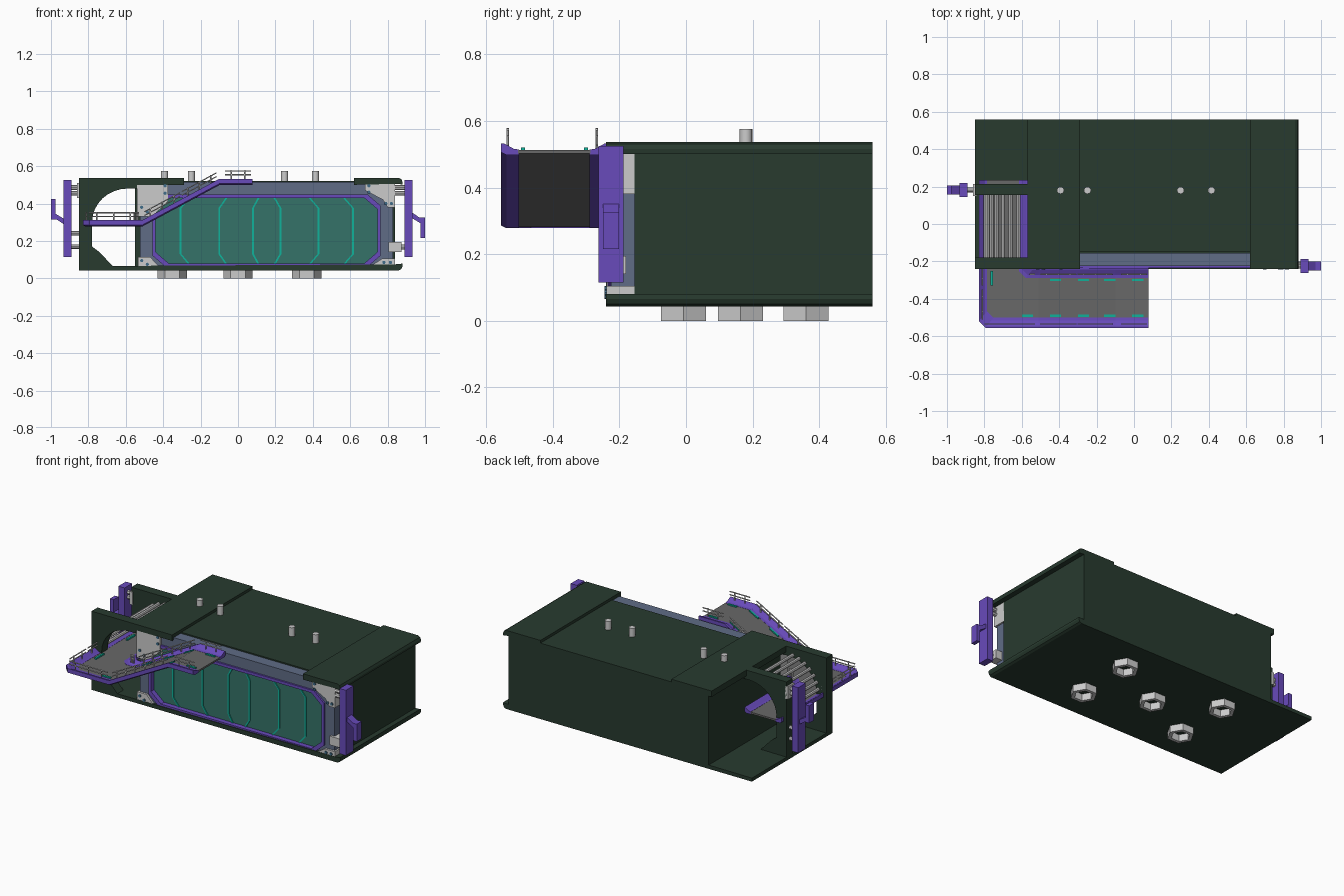
import bpy, bmesh
from math import sin, cos, pi, radians
from mathutils import Vector

if "Cube" in bpy.data.objects:
    bpy.data.objects.remove(bpy.data.objects["Cube"])


def mat(name, r, g, b):
    m = bpy.data.materials.new(name)
    m.diffuse_color = (r, g, b, 1)
    m.use_nodes = True
    m.node_tree.nodes["Principled BSDF"].inputs["Base Color"].default_value = m.diffuse_color
    return m


GREEN = mat("dark_green", .021, .043, .028)
PURPLE = mat("purple", .14, .07, .5)
BLUE = mat("blue_grey", .115, .15, .24)
TEAL = mat("teal_glass", .035, .17, .14)
GLOW = mat("bright_teal", .005, .45, .33)
DECK = mat("deck_grey", .14, .14, .14)
BOLT = mat("bolt_blue", .05, .15, .25)


def make(name, verts, faces, material=None):
    me = bpy.data.meshes.new(name)
    me.from_pydata([tuple(v) for v in verts], [], faces)
    bm = bmesh.new()
    bm.from_mesh(me)
    bmesh.ops.recalc_face_normals(bm, faces=bm.faces[:])
    bm.to_mesh(me)
    bm.free()
    ob = bpy.data.objects.new(name, me)
    bpy.context.collection.objects.link(ob)
    if material:
        me.materials.append(material)
    return ob


def loft(name, rings, material=None, cap=True):
    n = len(rings[0])
    faces = [(i * n + j, i * n + (j + 1) % n, (i + 1) * n + (j + 1) % n, (i + 1) * n + j)
             for i in range(len(rings) - 1) for j in range(n)]
    if cap:
        faces += [tuple(range(n)), tuple(range((len(rings) - 1) * n, len(rings) * n))]
    return make(name, [p for r in rings for p in r], faces, material)


def prism(name, pts, y0, y1, material=None):
    """Extrude an x-z outline along y."""
    return loft(name, [[(x, y, z) for x, z in pts] for y in (y0, y1)], material)


def box(name, x0, x1, y0, y1, z0, z1, material=None):
    return prism(name, [(x0, z0), (x1, z0), (x1, z1), (x0, z1)], y0, y1, material)


def hollow(name, outer, inner, y0, y1, material=None):
    """Extruded ring between two x-z outlines with the same number of points."""
    rings = [[(x, y, z) for x, z in o] for o, y in
             ((outer, y0), (outer, y1), (inner, y1), (inner, y0), (outer, y0))]
    return loft(name, rings, material, cap=False)


def tube(name, a, b, r, n=8, material=None):
    a, b = Vector(a), Vector(b)
    q = (b - a).to_track_quat('Z', 'Y')
    ring = [q @ Vector((r * cos(2 * pi * i / n), r * sin(2 * pi * i / n), 0)) for i in range(n)]
    ob = loft(name, [[a + v for v in ring], [b + v for v in ring]], material)
    if n > 6:
        ob.data.shade_smooth()
        ob.data.set_sharp_from_angle(angle=radians(40))
    return ob


# Building shell, floor and roof plates (curled lip on the right end)
box("building_body", -.55, .84, -.155, .56, .06, .505, GREEN)
lip = [(.84, .505), (.868, .503), (.878, .50), (.88, .515), (.873, .53), (.86, .537)]
prism("roof_right_plate", [(.62, .50)] + lip + [(.62, .537)], -.24, .56, GREEN)
box("roof_left_plate", -.57, -.29, -.24, .56, .50, .537, GREEN)
box("roof_middle_plate", -.29, .62, -.15, .56, .49, .52, GREEN)
prism("floor_plate", [(-.85, .065)] + [(x, .58 - z) for x, z in lip] + [(-.85, .043)],
      -.24, .56, GREEN)

# Open bay at the left: two arched portal frames joined by pipes
arc = [(-.59 - .19 * cos(t * pi / 16), .30 + .18 * sin(t * pi / 16)) for t in range(9)]
portal = [(-.85, .05), (-.85, .537), (-.54, .537), (-.54, .48)] + arc[::-1] + \
         [(-.78, .17), (-.74, .14), (-.665, .06)]
for name, y0, y1 in (("portal_front", -.24, -.18), ("portal_back", .155, .215)):
    prism(name, portal, y0, y1, GREEN)
for i in range(7):
    a = pi / 2 * (i + .6) / 7.2
    tube("bay_pipe", (-.59 - .205 * cos(a), -.18, .30 + .195 * sin(a)),
         (-.59 - .205 * cos(a), .155, .30 + .195 * sin(a)), .011)


# Front window: framed panel, octagonal trim, glass, light strips
def octagon(g):
    x0, x1, z0, z1, cx, cz = -.45 - g, .755 + g, .07 - g, .44 + g, .07, .06
    return [(x0, z0 + cz), (x0 + cx, z0), (x1 - cx, z0), (x1, z0 + cz),
            (x1, z1 - cz), (x1 - cx, z1), (x0 + cx, z1), (x0, z1 - cz)]


X0, X1, Z0, Z1 = -.525, .83, .05, .515
rim = [(X0, .13), (X0, Z0), (X1, Z0), (X1, .13), (X1, .38), (X1, Z1), (X0, Z1), (X0, .38)]
hollow("window_surround", rim, octagon(0), -.225, -.155, BLUE)
hollow("window_trim", octagon(.008), octagon(-.01), -.236, -.19, PURPLE)
prism("window_glass", octagon(0), -.205, -.16, TEAL)
for x, d in ((-.307, .046), (-.10, .038), (.08, .03), (.227, -.032), (.43, -.047), (.615, -.048)):
    line = [(x + d, .075), (x, .13), (x, .375), (x + d, .43)]
    w = .005
    prism("light_strip", [(p - w, z) for p, z in line] + [(p + w, z) for p, z in line[::-1]],
          -.211, -.203, GLOW)

# Grey corner brackets with bolts
brackets = {
    "bracket_top_left": [(-.54, .52), (-.375, .52), (-.375, .41), (-.46, .33), (-.54, .33)],
    "bracket_top_right": [(.68, .52), (.84, .52), (.84, .38), (.80, .38), (.775, .42), (.68, .47)],
    "bracket_bottom_left": [(-.535, .06), (-.42, .06), (-.47, .115), (-.535, .115)],
    "bracket_bottom_right": [(.70, .06), (.84, .06), (.84, .105), (.77, .105)]}
for name, pts in brackets.items():
    prism(name, pts, -.238, -.152)
for x, z in ((-.39, .495), (-.39, .455), (-.515, .38), (-.485, .355), (.70, .495), (.70, .46),
             (.79, .40), (.82, .40), (-.515, .095), (-.485, .075), (.78, .085), (.815, .085)):
    tube("bracket_bolt", (x, -.244, z), (x, -.235, z), .009, 8, BOLT)

# End posts with hook-shaped handles; the left one is turned half round
for side, s, yc in (("right", 1, -.225), ("left", -1, .182)):
    def turn(pts):
        return [(s * x, .32 + s * (z - .32)) for x, z in pts]
    x0, x1 = sorted((s * .89, s * .933))
    box(side + "_post", x0, x1, yc - .037, yc + .037, .115, .525, PURPLE)
    prism(side + "_handle", turn([(.93, .352), (.97, .325), (1, .325), (1, .216), (.975, .216),
                                  (.975, .295), (.93, .322)]), yc - .024, yc + .024, PURPLE)
    for z in (.485, .455):
        tube(side + "_upper_rod", (s * .82, yc, z), (s * .90, yc, z), .013)
for z in (.24, .17):
    tube("left_lower_rod", (-.82, .182, z), (-.90, .182, z), .012)
box("left_rod_mount", -.86, -.84, .15, .215, .43, .51)
box("right_lower_mount", .805, .875, -.24, -.18, .14, .195)
tube("right_lower_rod", (.85, -.215, .168), (.90, -.215, .168), .014)

# L-shaped walkway: swept cross-section, t runs -1 (inner edge) to 1 (outer edge)
LOW, HIGH, C = .29, .51, .035


def path(t, h):
    x, y = -.70 - .13 * t, -.395 - .16 * t
    return [(x, .235, LOW + h), (x, y + C, LOW + h), (x + C, y, LOW + h), (-.51, y, LOW + h),
            (-.10, y, HIGH + h), (.077, y, HIGH + h)]


def sweep(name, section, material):
    tracks = [path(t, h) for t, h in section]
    return loft(name, [list(r) for r in zip(*tracks)], material)


sweep("walkway_deck", [(-.68, -.008), (.68, -.008), (.68, .003), (-.68, .003)], DECK)
side = [(.66, .004), (.76, .006), (.94, .022), (1, .022), (1, -.004), (.9, -.012), (.66, -.012)]
sweep("walkway_edge_outer", side, PURPLE)
sweep("walkway_edge_inner", [(-t, h) for t, h in side], PURPLE)


# Railings: posts and two bars per section
def railing(a, b, count):
    a, b = Vector(a), Vector(b)
    up = Vector((0, 0, 1))
    for h in (.026, .046):
        tube("railing_bar", a + up * h, b + up * h, .0035, 6)
    for i in range(count):
        p = a.lerp(b, (i + .5) / count)
        tube("railing_post", p, p + up * .05, .004, 6)


for y, xs in ((-.535, -.80), (-.268, -.56)):
    railing((xs, y, LOW + .015), (-.53, y, LOW + .015), 3)
    railing((-.50, y, LOW + .02), (-.31, y, LOW + .122), 3)
    railing((-.30, y, LOW + .128), (-.115, y, HIGH + .008), 3)
    railing((-.07, y, HIGH + .018), (.07, y, HIGH + .018), 2)
railing((-.812, -.18, LOW + .015), (-.812, -.33, LOW + .015), 2)
railing((-.812, -.35, LOW + .015), (-.812, -.51, LOW + .015), 2)


# Small lamps along the deck edges
def deck_z(x):
    return LOW + (HIGH - LOW) * min(1, max(0, (x + .51) / .41))


for x in (-.60, -.45, -.30, -.16, -.01):
    for y in (-.49, -.30):
        if x > -.55 or y < -.4:
            e = x + .06
            prism("deck_lamp", [(x, deck_z(x)), (e, deck_z(e)), (e, deck_z(e) + .01),
                                (x, deck_z(x) + .01)], y - .006, y + .006, GLOW)
for x, y in ((-.76, -.02), (-.76, -.33), (-.585, -.16)):
    box("deck_lamp", x - .006, x + .006, y, y + .08, LOW, LOW + .012, GLOW)

# Roof vents
for x in (-.393, -.249, .249, .414):
    tube("roof_vent", (x, .18, .50), (x, .18, .575), .019, 16)

# Hollow six-sided feet
for x, y in ((-.352, -.007), (-.352, .36), (0, .163), (.368, -.007), (.368, .36)):
    def hexagon(r, z):
        return [(x + r * cos(i * pi / 3), y + r * sin(i * pi / 3), z) for i in range(6)]
    loft("foot", [hexagon(.078, .045), hexagon(.078, 0), hexagon(.055, 0),
                  hexagon(.055, .045), hexagon(.078, .045)], cap=False)
